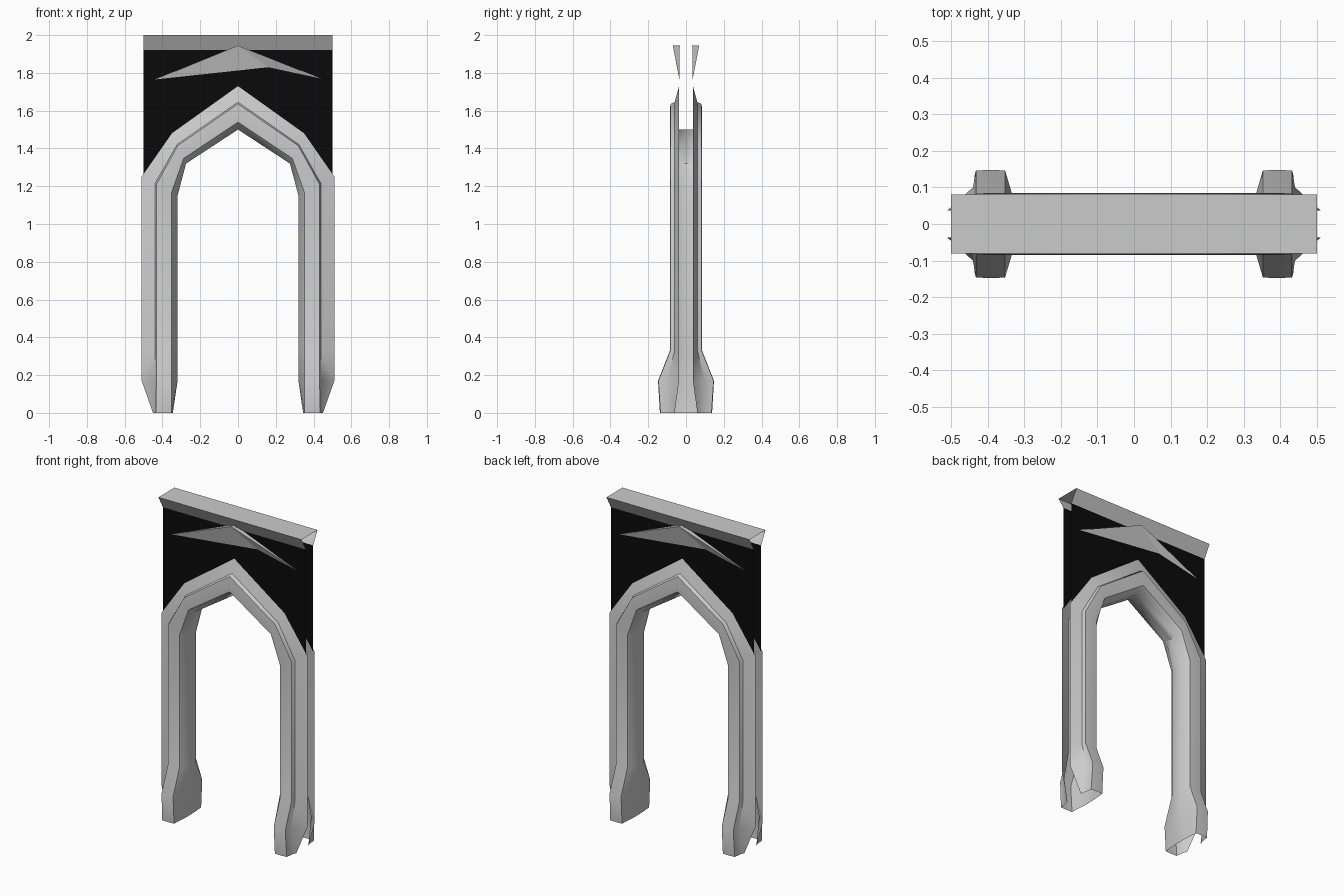
import bpy
from math import radians

if "Cube" in bpy.data.objects:
    bpy.data.objects.remove(bpy.data.objects["Cube"])


def make(name, verts, faces, mirror=None):
    mesh = bpy.data.meshes.new(name)
    mesh.from_pydata(verts, [], faces)
    mesh.update()
    obj = bpy.data.objects.new(name, mesh)
    bpy.context.collection.objects.link(obj)
    bpy.context.view_layer.objects.active = obj
    obj.select_set(True)
    if mirror:
        mod = obj.modifiers.new("Mirror", 'MIRROR')
        mod.use_axis = mirror
        mod.merge_threshold = 0.0005
    return obj


def turned(points):
    """Points turned half a turn about z."""
    return [(-x, -y, z) for x, y, z in points]


# Arch moulding: one quarter swept up the leg and over to the apex, then mirrored.
# Columns: leg x, leg depth, flared foot depth, ground x, ground depth
profile = [
    (0.51, 0.037, 0.037, 0.45, 0.06),
    (0.44, 0.060, 0.100, 0.44, 0.09),
    (0.432, 0.083, 0.146, 0.435, 0.135),
    (0.39, 0.085, 0.148, 0.39, 0.138),
    (0.352, 0.083, 0.146, 0.352, 0.135),
    (0.32, 0.037, 0.037, 0.345, 0.037),
    (0.32, 0.0, 0.0, 0.345, 0.0),
]
verts = []
for x, d, foot_d, gx, gd in profile:
    t = (0.51 - x) / 0.19
    verts += [
        (gx, -gd, 0),
        (x, -foot_d, 0.17),
        (x, -d, 0.33),
        (x, -d, 1.25 - 0.10 * t),
        (0.35 - 0.075 * t, -d, 1.48 - 0.16 * t),
        (0, -d, 1.73 - 0.23 * t),
    ]
rows = 6
faces = [(i * rows + k, i * rows + k + 1, (i + 1) * rows + k + 1, (i + 1) * rows + k)
         for i in range(len(profile) - 1) for k in range(rows - 1)]
arch = make("arch_moulding", verts, faces, (True, True, False))
bpy.ops.object.shade_smooth_by_angle(angle=radians(40))

# Dark wall panels above the arch, front and back
panel = make("wall_panels",
             [(x, -0.035, z) for x, z in
              ((0, 1.72), (0.35, 1.47), (0.5, 1.25), (0.5, 1.92), (0, 1.92))],
             [(0, 1, 2, 3, 4)], (True, True, False))
dark = bpy.data.materials.new("dark_panel")
dark.diffuse_color = (0.003, 0.003, 0.003, 1)
dark.use_nodes = True
dark.node_tree.nodes["Principled BSDF"].inputs["Base Color"].default_value = dark.diffuse_color
panel.data.materials.append(dark)

# Cornice: flared sides under a flat top, open at the ends
front = [(-0.5, -0.035, 1.92), (0.5, -0.035, 1.92), (0.5, -0.08, 2), (-0.5, -0.08, 2)]
make("cornice", front + turned(front), [(0, 1, 2, 3), (4, 5, 6, 7), (3, 2, 7, 6)])

# Pointed hood leaning out of each panel
hood = [(-0.44, -0.035, 1.765), (0.16, -0.035, 1.83), (0.44, -0.035, 1.77),
        (0, -0.07, 1.945), (0, -0.033, 1.945)]
hood_faces = [(0, 1, 3), (1, 2, 3), (3, 2, 4), (0, 3, 4)]
make("front_hood", hood, hood_faces)
make("back_hood", turned(hood), hood_faces)
